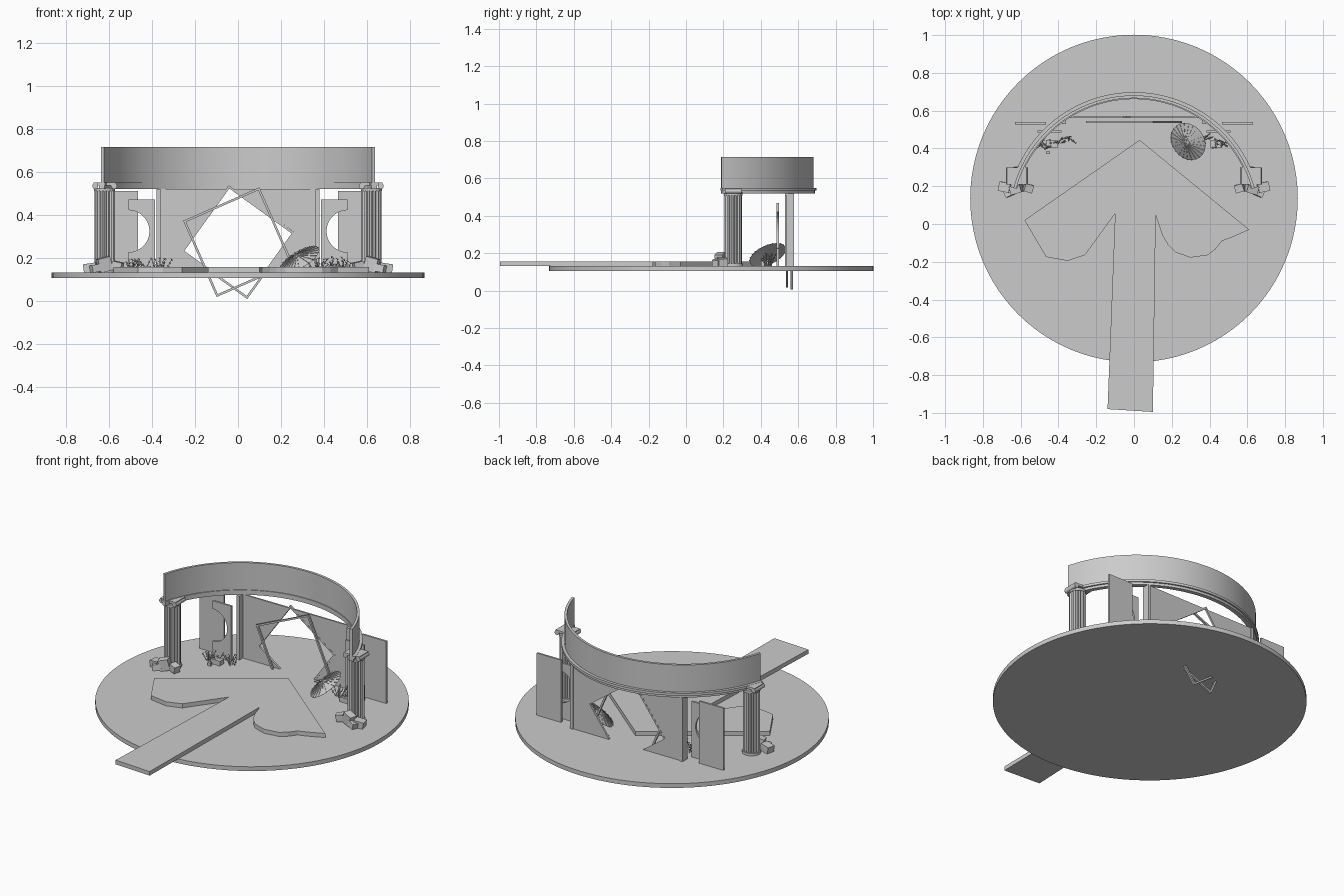
import bpy, bmesh, math, random
from mathutils import Vector, Matrix

if "Cube" in bpy.data.objects:
    bpy.data.objects.remove(bpy.data.objects["Cube"])

random.seed(4)
stone = bpy.data.materials.new("stone grey")
stone.diffuse_color = (0.6, 0.6, 0.6, 1)
stone.use_nodes = True
stone.node_tree.nodes["Principled BSDF"].inputs["Base Color"].default_value = stone.diffuse_color


def finish(name, bm, smooth=False):
    bmesh.ops.recalc_face_normals(bm, faces=bm.faces[:])
    me = bpy.data.meshes.new(name)
    bm.to_mesh(me)
    bm.free()
    me.materials.append(stone)
    ob = bpy.data.objects.new(name, me)
    bpy.context.collection.objects.link(ob)
    if smooth:
        bpy.ops.object.select_all(action='DESELECT')
        ob.select_set(True)
        bpy.context.view_layer.objects.active = ob
        bpy.ops.object.shade_smooth_by_angle(angle=math.radians(30))
    return ob


def add_prism(bm, pts, lo, hi, upright=False):
    # upright: points are (x, z), extruded along y; otherwise (x, y) along z
    place = (lambda p, h: (p[0], h, p[1])) if upright else (lambda p, h: (p[0], p[1], h))
    a = [bm.verts.new(place(p, lo)) for p in pts]
    b = [bm.verts.new(place(p, hi)) for p in pts]
    n = len(pts)
    bm.faces.new(a[::-1])
    bm.faces.new(b)
    for i in range(n):
        j = (i + 1) % n
        bm.faces.new((a[i], a[j], b[j], b[i]))


def prism(name, pts, lo, hi, upright=False, smooth=False):
    bm = bmesh.new()
    add_prism(bm, pts, lo, hi, upright)
    return finish(name, bm, smooth)


def add_box(bm, c, size, rot=(0, 0, 0)):
    m = Matrix.Translation(c)
    for ang, ax in zip(rot, 'XYZ'):
        m = m @ Matrix.Rotation(ang, 4, ax)
    bmesh.ops.create_cube(bm, size=1, matrix=m @ Matrix.Diagonal((*size, 1)))


def rect(x0, x1, y0, y1):
    return [(x0, y0), (x1, y0), (x1, y1), (x0, y1)]


def circle(cx, cy, r, n, a0=0, a1=math.tau, end=False):
    k = n - 1 if end else n
    return [(cx + r * math.cos(a0 + (a1 - a0) * i / k), cy + r * math.sin(a0 + (a1 - a0) * i / k))
            for i in range(n)]


# round stage floor
prism("stage_disc", circle(0, 0.135, 0.867, 96), 0.105, 0.131, smooth=True)

# raised broken platform with walkway
prism("walkway_platform", [
    (-0.14, -0.98), (0.10, -0.995), (0.115, 0.045), (0.15, -0.06), (0.18, -0.11), (0.22, -0.15),
    (0.30, -0.178), (0.39, -0.165), (0.43, -0.135), (0.465, -0.09), (0.52, -0.07), (0.61, -0.03),
    (0.03, 0.445), (-0.58, 0.02), (-0.465, -0.175), (-0.35, -0.195), (-0.26, -0.165), (-0.10, 0.055)],
    0.131, 0.156)

# curved entablature and its lower trim
def arc_band(name, r0, r1, z0, z1):
    a = math.radians(14.9)
    prism(name, circle(0, 0.021, r1, 64, a, math.pi - a, True)
          + circle(0, 0.021, r0, 64, math.pi - a, a, True), z0, z1, smooth=True)

arc_band("curved_band", 0.645, 0.660, 0.55, 0.715)
arc_band("band_trim_upper", 0.640, 0.677, 0.535, 0.55)
arc_band("band_trim_lower", 0.643, 0.668, 0.52, 0.535)

# central wall, split by the square opening
prism("center_wall_left", [(-0.37, 0.13), (-0.12, 0.13), (-0.26, 0.23), (-0.051, 0.52), (-0.37, 0.52)],
      0.561, 0.571, True)
prism("center_wall_right", [(0.37, 0.13), (0.37, 0.52), (-0.024, 0.52), (0.26, 0.319), (0.125, 0.13)],
      0.561, 0.571, True)

# two rotated square frames
def frame(name, r, ang, y):
    a = math.radians(ang)
    out, inn = circle(0, 0.272, r, 4, a, a + math.tau), circle(0, 0.272, r - 0.015, 4, a, a + math.tau)
    bm = bmesh.new()
    for i in range(4):
        j = (i + 1) % 4
        add_prism(bm, [out[i], out[j], inn[j], inn[i]], y - 0.006, y + 0.006, True)
    finish(name, bm)

frame("square_frame_back", 0.268, 99.2, 0.566)
frame("square_frame_front", 0.274, 68.7, 0.540)

for s, side in ((-1, "left"), (1, "right")):
    # wall end post, outer panel, panel with round cutout
    prism(side + "_wall_post", rect(s * 0.36, s * 0.38, 0.53, 0.577), 0.13, 0.52)
    prism(side + "_outer_panel", rect(s * 0.465, s * 0.63, 0.528, 0.540), 0.13, 0.51)
    arc = circle(0.51, 0.323, 0.098, 24, -math.pi / 2, -math.pi * 1.5, True)
    pts = [(0.51, 0.13)] + arc + [(0.51, 0.47), (0.385, 0.47), (0.385, 0.13)]
    prism(side + "_cutout_panel", [(s * x, z) for x, z in pts], 0.484, 0.496, True)

    # fluted column
    cx, cy = s * 0.62, 0.253
    flutes = []
    for i in range(64):
        r = (0.047, 0.045, 0.040, 0.045)[i % 4]
        t = math.tau * i / 64
        flutes.append((cx + r * math.cos(t), cy + r * math.sin(t)))
    prism(side + "_column", flutes, 0.145, 0.52)
    prism(side + "_column_base", circle(cx, cy, 0.052, 32), 0.13, 0.146, smooth=True)
    # capital with scrolls
    bm = bmesh.new()
    add_prism(bm, circle(cx, cy, 0.049, 32), 0.510, 0.525)
    add_prism(bm, rect(cx - 0.052, cx + 0.052, cy - 0.045, cy + 0.045), 0.535, 0.549)
    for k in (-1, 1):
        add_prism(bm, circle(cx + k * 0.044, 0.533, 0.014, 16), cy - 0.045, cy + 0.045, True)
    finish(side + "_capital", bm, True)

    # fallen stone blocks at the column foot
    bm = bmesh.new()
    add_box(bm, (s * 0.685, 0.195, 0.153), (0.06, 0.05, 0.042), (0, s * 0.15, s * 0.2))
    add_box(bm, (s * 0.622, 0.185, 0.168), (0.06, 0.045, 0.065), (0.1, s * 0.25, s * -0.3))
    add_box(bm, (s * 0.56, 0.19, 0.160), (0.046, 0.042, 0.042), (0.1, s * -0.2, s * 0.3))
    add_box(bm, (s * 0.66, 0.165, 0.150), (0.05, 0.035, 0.035), (0, s * 0.2, s * -0.4))
    finish(side + "_rubble", bm)

    # small planter box
    bm = bmesh.new()
    add_box(bm, (s * 0.435, 0.423, 0.145), (0.062, 0.042, 0.03))
    finish(side + "_planter", bm)

    # twiggy plants: thin stems with small leaves
    bm = bmesh.new()
    for px, py in ((0.49, 0.43), (0.435, 0.42), (0.36, 0.45)):
        for i in range(9):
            d = Vector((random.uniform(-.6, .6), random.uniform(-.5, .5), 1)).normalized()
            L = random.uniform(0.04, 0.075)
            base = Vector((s * px + random.uniform(-.02, .02), py + random.uniform(-.012, .012), 0.13))
            q = d.to_track_quat('Z', 'Y').to_matrix().to_4x4()
            bmesh.ops.create_cone(bm, segments=5, radius1=0.002, radius2=0.001, depth=L, cap_ends=True,
                                  matrix=Matrix.Translation(base + d * L / 2) @ q)
            for k in (0.5, 0.75, 1):
                spin = Matrix.Rotation(random.uniform(0, 6.28), 4, 'Z') @ Matrix.Rotation(0.6, 4, 'Y')
                bmesh.ops.create_icosphere(bm, subdivisions=1, radius=1, matrix=Matrix.Translation(
                    base + d * L * k) @ spin @ Matrix.Diagonal((0.009, 0.004, 0.002, 1)))
    finish(side + "_plants", bm)

# small loose block beside the left planter
bm = bmesh.new()
add_box(bm, (-0.455, 0.377, 0.14), (0.022, 0.015, 0.02))
finish("loose_block", bm)

# tilted parasol with ribs
n = Vector((-0.48, -0.36, 0.8)).normalized()
M = Matrix.Translation((0.28, 0.432, 0.202)) @ n.to_track_quat('Z', 'Y').to_matrix().to_4x4()
bm = bmesh.new()
for z in (0, -0.003):
    bmesh.ops.create_cone(bm, segments=24, radius1=0.104, radius2=0.004, depth=0.025,
                          matrix=M @ Matrix.Translation((0, 0, z)))
finish("parasol_canopy", bm)
bm = bmesh.new()
for i in range(24):
    m = (M @ Matrix.Rotation(math.tau * i / 24, 4, 'Z') @ Matrix.Translation((0.053, 0, 0.0005))
         @ Matrix.Rotation(math.atan2(0.025, 0.1), 4, 'Y'))
    bmesh.ops.create_cube(bm, size=1, matrix=m @ Matrix.Diagonal((0.108, 0.0025, 0.004, 1)))
bmesh.ops.create_cone(bm, segments=10, radius1=0.007, radius2=0.004, depth=0.014, cap_ends=True,
                      matrix=M @ Matrix.Translation((0, 0, 0.016)))
finish("parasol_ribs", bm)
